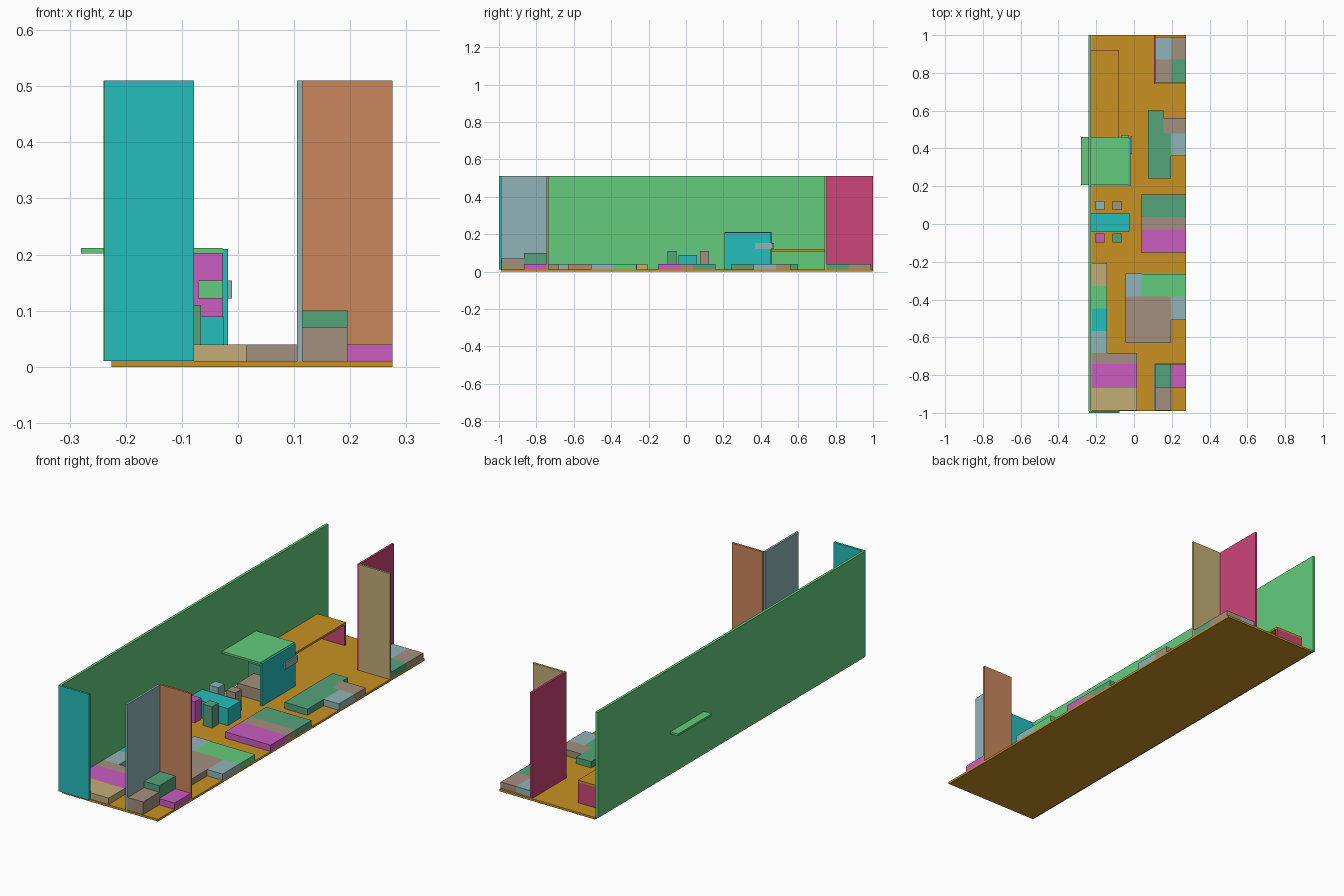
import bpy

cube = bpy.data.objects.get("Cube")
if cube:
    bpy.data.objects.remove(cube, do_unlink=True)


def linear(byte):
    value = byte / 255
    return value / 12.92 if value <= 0.04045 else ((value + 0.055) / 1.055) ** 2.4


def material(name, hex_colour):
    rgb = [linear(b) for b in bytes.fromhex(hex_colour)]
    mat = bpy.data.materials.new(name)
    mat.use_nodes = True
    mat.diffuse_color = (*rgb, 1)
    mat.node_tree.nodes["Principled BSDF"].inputs["Base Color"].default_value = (*rgb, 1)
    return mat


orange = material("orange", "C99122")
teal = material("teal", "25BDBC")
green = material("green", "63CC7C")
sea_green = material("sea_green", "54A37B")
grey_blue = material("grey_blue", "90B5B9")
taupe = material("taupe", "A3907F")
magenta = material("magenta", "CB5DC1")
tan = material("tan", "C3AD79")
salmon = material("salmon", "CA865C")
crimson = material("crimson", "CC4677")

FLOOR = 0.01      # top of the floor slab
LOW = 0.04        # top of the low platforms
WALL = 0.51       # top of the tall walls
STOOL = 0.11      # top of the stools


def box(name, mat, x, y, z=(FLOOR, LOW)):
    """Axis-aligned box given by its (min, max) range on each axis."""
    verts = [(a, b, c) for a in x for b in y for c in z]
    faces = [(0, 1, 3, 2), (4, 6, 7, 5), (0, 4, 5, 1),
             (2, 3, 7, 6), (0, 2, 6, 4), (1, 5, 7, 3)]
    mesh = bpy.data.meshes.new(name)
    mesh.from_pydata(verts, [], faces)
    mesh.materials.append(mat)
    obj = bpy.data.objects.new(name, mesh)
    bpy.context.collection.objects.link(obj)
    return obj


def row(name, x, start, segments):
    """Low platforms placed one after another along y."""
    for number, (mat, length) in enumerate(segments, 1):
        box(f"{name}_{number}", mat, x, (start, start + length))
        start += length


# Floor slab and tall walls
tall = (FLOOR, WALL)
box("floor", orange, (-0.225, 0.275), (-0.99, 1), (0, FLOOR))
box("long_wall", green, (-0.24, -0.228), (-0.99, 1), tall)
box("front_wall", teal, (-0.238, -0.078), (-1, -0.99), tall)
box("front_booth_side_wall", grey_blue, (0.105, 0.115), (-0.99, -0.745), tall)
box("front_booth_back_wall", salmon, (0.115, 0.275), (-0.745, -0.735), tall)
box("back_booth_side_wall", crimson, (0.105, 0.115), (0.74, 1), tall)
box("back_booth_front_wall", tan, (0.115, 0.275), (0.74, 0.75), tall)

# Front booth blocks
inner, outer = (0.115, 0.195), (0.195, 0.275)
box("booth_step", taupe, inner, (-0.987, -0.866), (FLOOR, 0.07))
box("booth_block", sea_green, inner, (-0.866, -0.745), (FLOOR, 0.1))
box("booth_platform", magenta, outer, (-0.866, -0.745))

# Back booth platforms
row("back_booth_inner_platform", inner, 0.75, [(taupe, 0.12), (grey_blue, 0.12)])
row("back_booth_outer_platform", outer, 0.75, [(sea_green, 0.12), (taupe, 0.12)])

# Platforms along the long wall
row("wide_platform", (-0.225, 0.015), -0.987,
    [(tan, 0.12), (magenta, 0.125), (taupe, 0.06)])
row("wall_platform", (-0.225, -0.143), -0.682,
    [(grey_blue, 0.115), (teal, 0.12), (green, 0.12), (tan, 0.12)])

# Platforms in the middle of the floor
row("front_island", (-0.045, 0.195), -0.63, [(taupe, 0.12), (taupe, 0.125)])
box("front_island_corner", grey_blue, (-0.045, 0.04), (-0.385, -0.262))
box("front_island_bar", green, (0.04, 0.275), (-0.385, -0.265))
box("front_island_end", grey_blue, outer, (-0.508, -0.385))
row("centre_island", (0.038, 0.275), -0.15,
    [(magenta, 0.12), (taupe, 0.067), (sea_green, 0.12)])
box("back_island_body", sea_green, (0.075, 0.195), (0.24, 0.48))
box("back_island_arm", sea_green, (0.075, 0.155), (0.48, 0.6))
box("back_island_bar", taupe, (0.155, 0.275), (0.48, 0.56))
box("back_island_end", grey_blue, outer, (0.36, 0.48))

# Table with two stools on each side
box("table", teal, (-0.228, -0.025), (-0.04, 0.058), (FLOOR, 0.09))
for side, y, mats in (("front", -0.075, (magenta, sea_green)),
                      ("back", 0.098, (grey_blue, taupe))):
    for number, (mat, x) in enumerate(zip(mats, (-0.18, -0.09)), 1):
        box(f"{side}_stool_{number}", mat, (x - 0.024, x + 0.024),
            (y - 0.024, y + 0.024), (FLOOR, STOOL))

# Kiosk: roof through the long wall, side and back walls, counter and fittings
box("kiosk_roof", green, (-0.28, -0.028), (0.207, 0.46), (0.202, 0.212))
box("kiosk_side_wall", teal, (-0.028, -0.018), (0.205, 0.455), (FLOOR, 0.21))
box("kiosk_back_wall", magenta, (-0.228, -0.028), (0.45, 0.46), (FLOOR, 0.202))
box("kiosk_counter", taupe, (-0.17, -0.03), (0.24, 0.36), (FLOOR, 0.065))
box("kiosk_cabinet", sea_green, (-0.2, -0.08), (0.36, 0.44), (FLOOR, STOOL))
box("kiosk_inner_sign", green, (-0.07, -0.028), (0.37, 0.47), (0.122, 0.154))
box("kiosk_outer_sign", grey_blue, (-0.018, -0.011), (0.37, 0.465), (0.122, 0.154))

# Shelf behind the kiosk with its end support
box("shelf", orange, (-0.228, -0.08), (0.46, 0.92), (0.107, 0.117))
box("shelf_support", crimson, (-0.228, -0.08), (0.91, 0.92), (FLOOR, 0.107))
